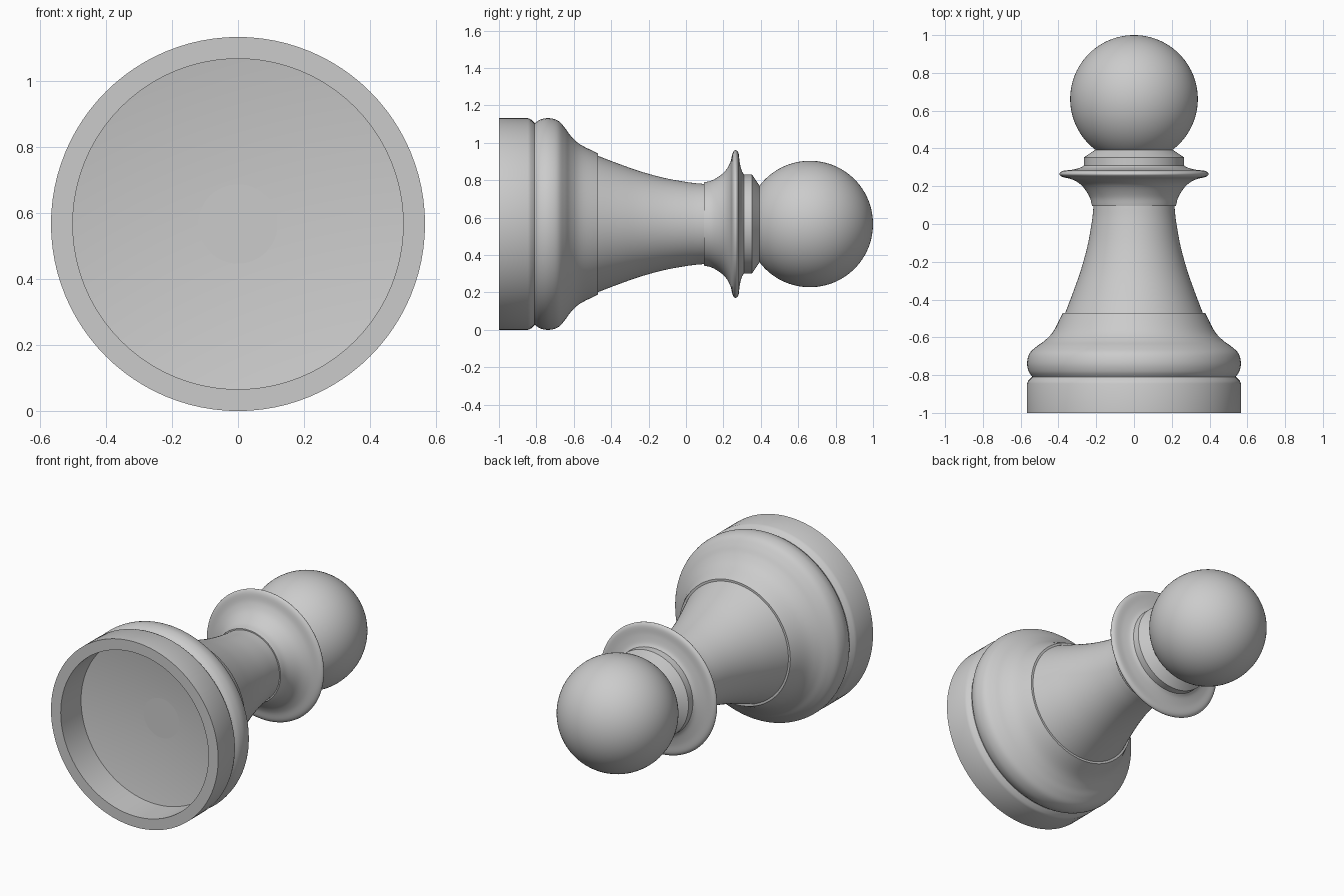
import bpy, bmesh, math
from mathutils import Matrix, Vector

cube = bpy.data.objects.get("Cube")
if cube:
    bpy.data.objects.remove(cube, do_unlink=True)

AXIS_Z = 0.566
SEGMENTS = 96

grey = bpy.data.materials.new("plain grey")
grey.use_nodes = True
colour = (0.6, 0.6, 0.6, 1)
grey.diffuse_color = colour
grey.node_tree.nodes["Principled BSDF"].inputs["Base Color"].default_value = colour


def smooth_path(points, steps=5):
    """Catmull-Rom curve through (radius, y) points."""
    pts = [Vector(p) for p in points]
    pts = [2 * pts[0] - pts[1]] + pts + [2 * pts[-1] - pts[-2]]
    out = []
    for a, b, c, d in zip(pts, pts[1:], pts[2:], pts[3:]):
        for i in range(steps):
            t = i / steps
            out.append(0.5 * (2 * b + (c - a) * t + (2 * a - 5 * b + 4 * c - d) * t * t
                              + (3 * b - a - 3 * c + d) * t ** 3))
    return [tuple(p) for p in out] + [tuple(points[-1])]


def finish(name, bm):
    mesh = bpy.data.meshes.new(name)
    bm.to_mesh(mesh)
    bm.free()
    mesh.materials.append(grey)
    obj = bpy.data.objects.new(name, mesh)
    obj.location.z = AXIS_Z
    bpy.context.collection.objects.link(obj)
    bpy.ops.object.select_all(action='DESELECT')
    obj.select_set(True)
    bpy.context.view_layer.objects.active = obj
    bpy.ops.object.shade_smooth_by_angle(angle=math.radians(28))


def lathe(name, profile):
    """Turn a (radius, y) profile around the y axis."""
    bm = bmesh.new()
    verts = [bm.verts.new((r, y, 0)) for r, y in profile]
    edges = [bm.edges.new(pair) for pair in zip(verts, verts[1:])]
    bmesh.ops.spin(bm, geom=verts + edges, cent=(0, 0, 0), axis=(0, 1, 0),
                   angle=math.tau, steps=SEGMENTS, use_duplicate=False)
    bmesh.ops.remove_doubles(bm, verts=bm.verts[:], dist=1e-5)
    bmesh.ops.recalc_face_normals(bm, faces=bm.faces[:])
    finish(name, bm)


# Base ring with its hollow underside
lathe("base", [(0, -0.74), (0.5, -0.74), (0.5, -1), (0.566, -1), (0.566, -0.845),
               (0.56, -0.83), (0.54, -0.81), (0, -0.81 + 0.09)])

# Rounded foot rising to the shoulder step
foot = smooth_path([(0.538, -0.81), (0.558, -0.78), (0.566, -0.735), (0.553, -0.685),
                    (0.515, -0.648), (0.47, -0.615), (0.425, -0.565), (0.377, -0.47)])
lathe("foot", [(0.5, -0.81)] + foot + [(0.3, -0.47)])

# Waisted stem
lathe("stem", smooth_path([(0.364, -0.47), (0.322, -0.36), (0.28, -0.24), (0.245, -0.11),
                           (0.222, 0.02), (0.214, 0.1)]))

# Flared collar with a thin rounded lip
collar = smooth_path([(0.222, 0.095), (0.236, 0.145), (0.276, 0.203), (0.325, 0.235),
                      (0.378, 0.249), (0.395, 0.265), (0.378, 0.281), (0.33, 0.287),
                      (0.285, 0.298), (0.262, 0.312)])
lathe("collar", [(0.1, 0.095)] + collar + [(0.1, 0.312)])

# Neck ring tapering into the head
lathe("neck_ring", [(0.1, 0.31), (0.264, 0.31), (0.264, 0.353), (0.205, 0.393), (0.1, 0.393)])

# Ball head
bm = bmesh.new()
turn = Matrix.Translation((0, 0.662, 0)) @ Matrix.Rotation(-math.pi / 2, 4, 'X')
bmesh.ops.create_uvsphere(bm, u_segments=SEGMENTS, v_segments=48, radius=0.338, matrix=turn)
finish("head", bm)
